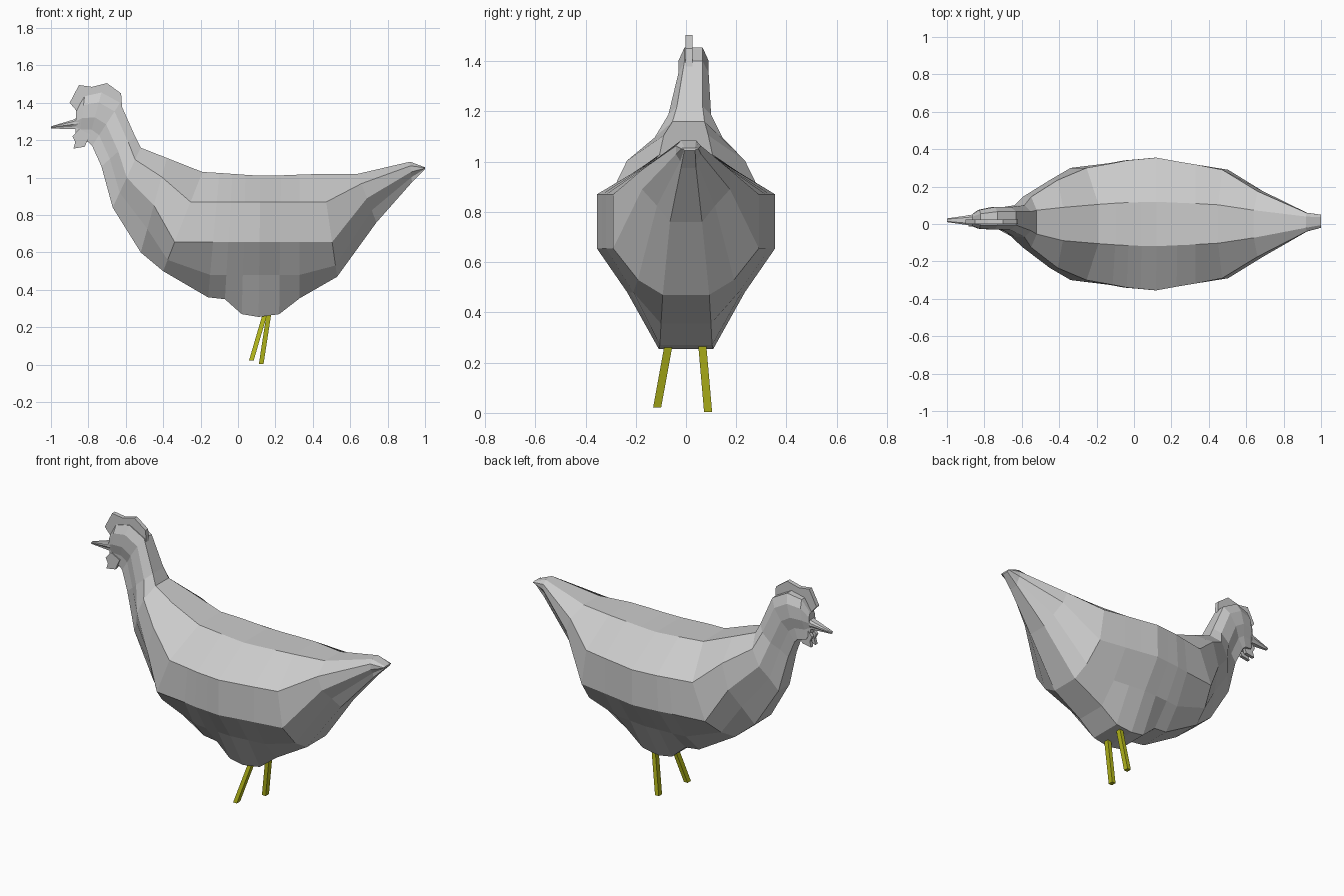
import bpy, bmesh
from mathutils import Vector

if "Cube" in bpy.data.objects:
    bpy.data.objects.remove(bpy.data.objects["Cube"])


def finish(name, bm, mat=None):
    bmesh.ops.recalc_face_normals(bm, faces=bm.faces[:])
    me = bpy.data.meshes.new(name)
    bm.to_mesh(me)
    bm.free()
    ob = bpy.data.objects.new(name, me)
    bpy.context.collection.objects.link(ob)
    if mat:
        me.materials.append(mat)
    return ob


def section(tx, tz, bx, bz, w, y):
    """Closed faceted ring from a top point to a bottom point with half width w."""
    f = [0, .2, .5, .75, 1]
    if w > .28:  # body levels stay level along the belly
        f = [0] + [(tz - z) / (tz - bz) for z in (.87, .655, max(.48, bz + .06))] + [1]
    top, low = min(.03 + .25 * w, .6 * w), min(.02 + .25 * w, .6 * w)
    half = [top, w, w, max(.66 * w, low), low]
    pts = [Vector((tx + (bx - tx) * k, 0, tz + (bz - tz) * k)) for k in f]
    ring = [p + Vector((0, y + h, 0)) for p, h in zip(pts, half)]
    ring += [p + Vector((0, y - h, 0)) for p, h in reversed(list(zip(pts, half)))]
    return ring


def loft(name, rings, mat=None):
    bm = bmesh.new()
    loops = [[bm.verts.new(p) for p in section(*r)] for r in rings]
    n = len(loops[0])
    for a, b in zip(loops, loops[1:]):
        for i in range(n):
            j = (i + 1) % n
            bm.faces.new((a[i], a[j], b[j], b[i]))
    bm.faces.new(loops[0])
    bm.faces.new(loops[-1])
    return finish(name, bm, mat)


def plate(name, outline, y, t):
    bm = bmesh.new()
    face = bm.faces.new([bm.verts.new((x, y - t / 2, z)) for x, z in outline])
    ext = bmesh.ops.extrude_face_region(bm, geom=[face])
    bmesh.ops.translate(bm, vec=(0, t, 0),
                        verts=[v for v in ext["geom"] if isinstance(v, bmesh.types.BMVert)])
    return finish(name, bm)


# Head, neck, body and tail: top x, top z, bottom x, bottom z, half width, y centre
loft("body", [
    (-.865, 1.36, -.87, 1.24, .03, .02),
    (-.82, 1.435, -.85, 1.20, .05, .025),
    (-.73, 1.455, -.80, 1.19, .06, .03),
    (-.63, 1.40, -.78, 1.17, .06, .03),
    (-.55, 1.22, -.73, 1.06, .085, .015),
    (-.52, 1.16, -.67, .84, .135, .01),
    (-.38, 1.105, -.52, .60, .235, 0),
    (-.19, 1.03, -.40, .50, .30, 0),
    (-.10, 1.025, -.16, .36, .325, 0),
    (-.03, 1.02, -.07, .35, .34, 0),
    (.04, 1.015, .02, .27, .347, 0),
    (.12, 1.01, .11, .255, .355, 0),
    (.23, 1.012, .22, .27, .335, 0),
    (.33, 1.016, .33, .355, .318, 0),
    (.45, 1.02, .53, .47, .29, 0),
    (.64, 1.02, .74, .76, .175, 0),
    (.92, 1.085, .93, .975, .05, .01),
    (1.0, 1.055, 1.0, 1.045, .035, .015),
])

# Beak
loft("beak", [
    (-.84, 1.33, -.84, 1.255, .035, .02),
    (-.88, 1.31, -.88, 1.26, .027, .02),
    (-1.0, 1.274, -1.0, 1.262, .01, .02),
])

# Comb and wattles
plate("comb", [(-.84, 1.33), (-.90, 1.40), (-.85, 1.495), (-.78, 1.485), (-.70, 1.505),
               (-.625, 1.45), (-.62, 1.38), (-.72, 1.38)], .012, .026)
for side, y in (("left", .038), ("right", -.004)):
    plate("wattle_" + side, [(-.88, 1.155), (-.82, 1.165), (-.79, 1.23), (-.85, 1.26),
                             (-.885, 1.22), (-.87, 1.19)], y, .02)

# Legs
yellow = bpy.data.materials.new("yellow")
yellow.diffuse_color = (.45, .47, .01, 1)
yellow.use_nodes = True
yellow.node_tree.nodes["Principled BSDF"].inputs["Base Color"].default_value = yellow.diffuse_color
for name, top, foot in (("leg_front", (.15, -.066, .29), (.071, -.115, .021)),
                        ("leg_back", (.168, .063, .29), (.124, .088, .003))):
    a, b = Vector(top), Vector(foot)
    bm = bmesh.new()
    bmesh.ops.create_cube(bm, size=1)
    for v in bm.verts:
        c = a if v.co.z > 0 else b
        v.co = c + Vector((v.co.x * .025, v.co.y * .032, 0))
    finish(name, bm, yellow)
